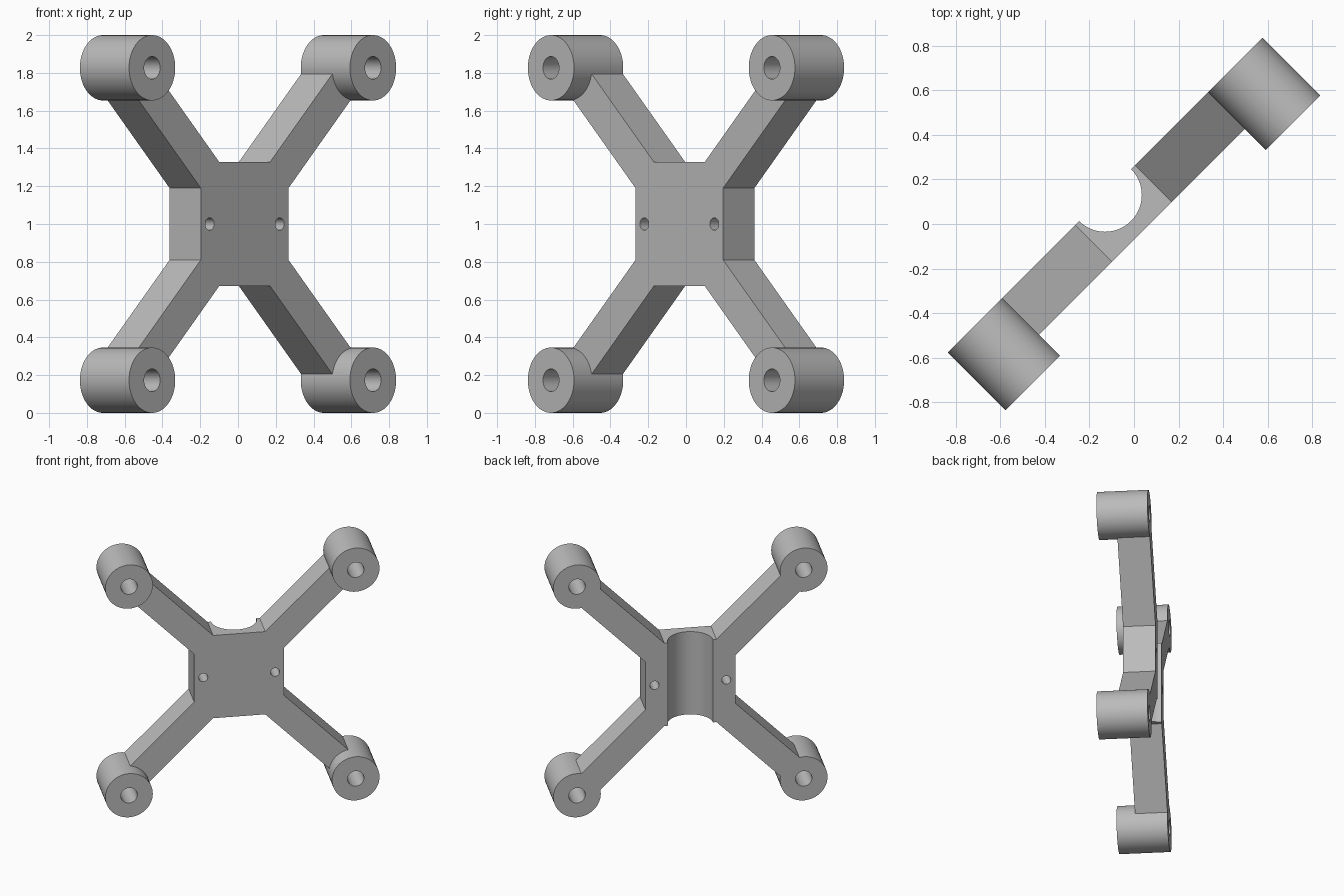
import bpy, bmesh, math
from mathutils import Matrix

# Remove the default cube
cube = bpy.data.objects.get("Cube")
if cube:
    bpy.data.objects.remove(cube, do_unlink=True)

# Main dimensions
BOSS_AT, BOSS_R, BORE_R = 0.827, 0.173, 0.06
BACK, PLATE_FRONT = 0.184, -0.05
HUB_SHORT, HUB_LONG = 0.19, 0.328

grey = bpy.data.materials.new("plain grey")
grey.use_nodes = True
colour = (0.5, 0.5, 0.5, 1)
grey.diffuse_color = colour
grey.node_tree.nodes["Principled BSDF"].inputs["Base Color"].default_value = colour


def make_object(name, bm):
    bmesh.ops.recalc_face_normals(bm, faces=bm.faces)
    mesh = bpy.data.meshes.new(name)
    bm.to_mesh(mesh)
    bm.free()
    mesh.materials.append(grey)
    obj = bpy.data.objects.new(name, mesh)
    bpy.context.collection.objects.link(obj)
    return obj


def prism(name, outline, y0, y1):
    bm = bmesh.new()
    face = bm.faces.new([bm.verts.new((x, y0, z)) for x, z in outline])
    out = bmesh.ops.extrude_face_region(bm, geom=[face])
    moved = [g for g in out["geom"] if isinstance(g, bmesh.types.BMVert)]
    bmesh.ops.translate(bm, verts=moved, vec=(0, y1 - y0, 0))
    return make_object(name, bm)


def cylinder(name, radius, depth, centre, upright=False):
    bm = bmesh.new()
    turn = Matrix() if upright else Matrix.Rotation(math.pi / 2, 4, "X")
    bmesh.ops.create_cone(bm, cap_ends=True, segments=64, radius1=radius,
                          radius2=radius, depth=depth,
                          matrix=Matrix.Translation(centre) @ turn)
    return make_object(name, bm)


def combine(target, tool, operation):
    tool.hide_render = True
    mod = target.modifiers.new(operation.title(), "BOOLEAN")
    mod.operation, mod.object, mod.solver = operation, tool, "EXACT"
    bpy.context.view_layer.objects.active = target
    bpy.ops.object.modifier_apply(modifier=mod.name)
    bpy.data.objects.remove(tool, do_unlink=True)


# Cross plate: octagonal hub with four diagonal arms ending inside the bosses
reach = BOSS_AT - 0.07
offset = (HUB_LONG - HUB_SHORT) / 2
quarter = [(HUB_LONG, HUB_SHORT), (reach + offset, reach - offset),
           (reach - offset, reach + offset), (HUB_SHORT, HUB_LONG)]
outline = []
for k in range(4):
    c, s = round(math.cos(k * math.pi / 2)), round(math.sin(k * math.pi / 2))
    outline += [(c * x - s * z, s * x + c * z) for x, z in quarter]
bracket = prism("cross_bracket", outline, PLATE_FRONT, BACK)

corners = [(sx * BOSS_AT, sz * BOSS_AT) for sx in (-1, 1) for sz in (-1, 1)]

# Round bosses on the arm ends
for x, z in corners:
    combine(bracket, cylinder("boss", BOSS_R, 2 * BACK, (x, 0, z)), "UNION")

# Bores through the bosses
for x, z in corners:
    combine(bracket, cylinder("bore", BORE_R, 1, (x, 0, z)), "DIFFERENCE")

# Vertical half-round channel in the back of the hub
combine(bracket, cylinder("channel", 0.165, 1, (0, BACK, 0), True), "DIFFERENCE")

# Small screw holes either side of the channel
for x in (-0.262, 0.262):
    combine(bracket, cylinder("screw_hole", 0.033, 1, (x, 0, 0)), "DIFFERENCE")

# Turn the bracket diagonally and stand it on the floor
bracket.data.transform(Matrix.Translation((0, 0, 1)) @ Matrix.Rotation(math.pi / 4, 4, "Z"))
bpy.ops.object.select_all(action="DESELECT")
bracket.select_set(True)
bpy.context.view_layer.objects.active = bracket
bpy.ops.object.shade_smooth_by_angle(angle=math.radians(30))
